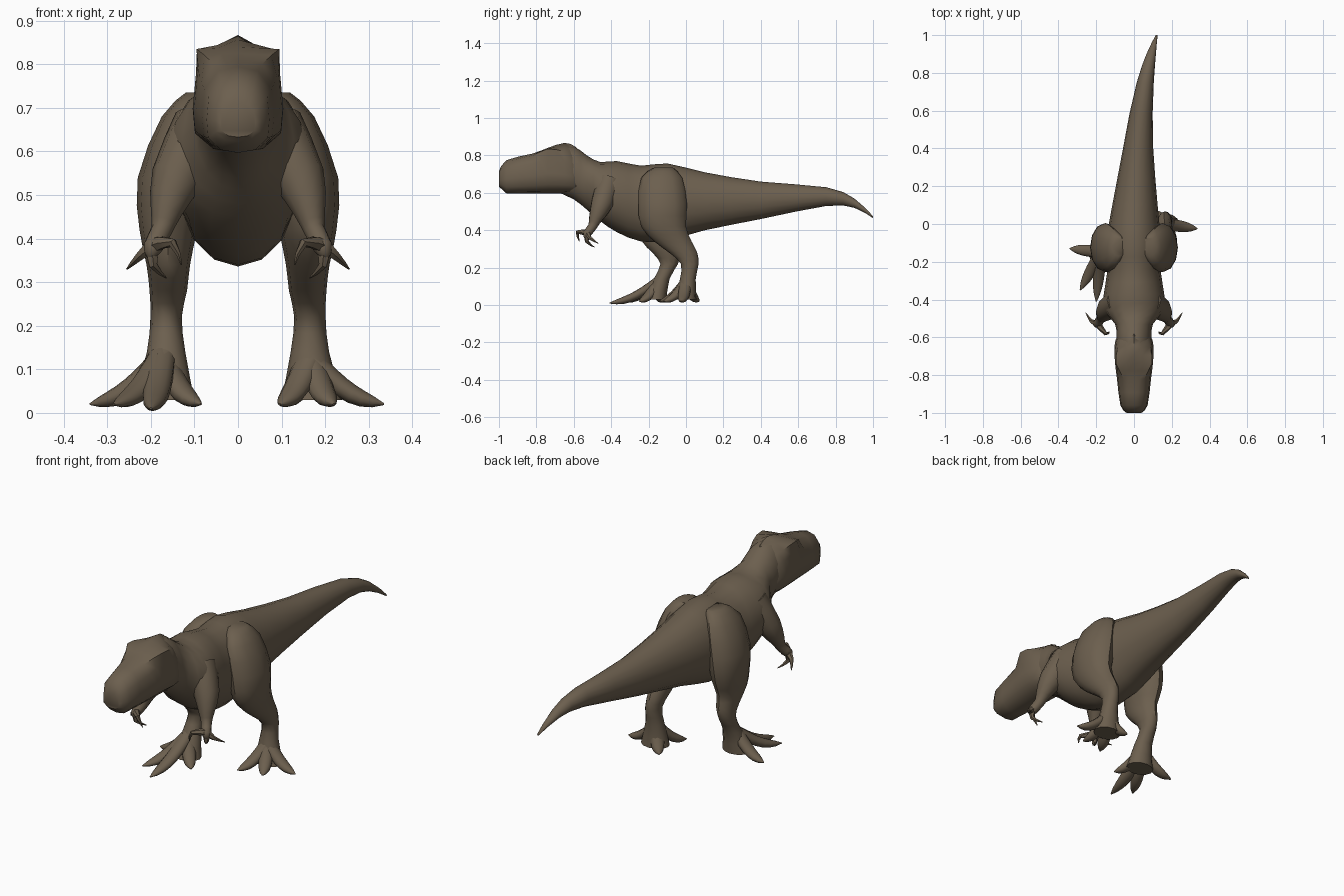
import bpy
import math
from mathutils import Vector

if "Cube" in bpy.data.objects:
    bpy.data.objects.remove(bpy.data.objects["Cube"])

COLOR = (.15, .115, .077, 1)
hide = bpy.data.materials.new("brown_hide")
hide.use_nodes = True
hide.diffuse_color = COLOR
shader = hide.node_tree.nodes["Principled BSDF"]
shader.inputs["Base Color"].default_value = COLOR
shader.inputs["Roughness"].default_value = .8

X_AXIS, Y_AXIS, Z_AXIS = Vector((1, 0, 0)), Vector((0, 1, 0)), Vector((0, 0, 1))


def spline(stations, steps=2):
    """Smoothly fill in stations between the given ones."""
    rows = [Vector(s) for s in stations]
    last = len(rows) - 1
    filled = []
    for i in range(last):
        before, a, b, after = rows[max(i - 1, 0)], rows[i], rows[i + 1], rows[min(i + 2, last)]
        for k in range(steps):
            t = k / steps
            bend = (b - before) * (1 - t) - (after - a) * t
            straight = (b - a) * (1 - 2 * t)
            filled.append(a.lerp(b, t) + (bend / 2 - straight) * t * (1 - t))
    return filled + [rows[last]]


def skin(name, rings):
    """Bridge equal rings of points into one closed, shaded object."""
    n = len(rings[0])
    verts = [point for ring in rings for point in ring]
    faces = []
    for start in range(0, len(verts) - n, n):
        for i in range(n):
            j = (i + 1) % n
            faces.append((start + i, start + j, start + n + j, start + n + i))
    faces.append(tuple(reversed(range(n))))
    faces.append(tuple(range(len(verts) - n, len(verts))))
    mesh = bpy.data.meshes.new(name)
    mesh.from_pydata(verts, [], faces)
    mesh.materials.append(hide)
    obj = bpy.data.objects.new(name, mesh)
    bpy.context.collection.objects.link(obj)
    bpy.ops.object.select_all(action="DESELECT")
    obj.select_set(True)
    bpy.context.view_layer.objects.active = obj
    bpy.ops.object.mode_set(mode="EDIT")
    bpy.ops.mesh.select_all(action="SELECT")
    bpy.ops.mesh.normals_make_consistent(inside=False)
    bpy.ops.object.mode_set(mode="OBJECT")
    bpy.ops.object.shade_smooth_by_angle(angle=math.radians(45))


def circle(sides):
    angles = [math.tau * k / sides for k in range(sides)]
    return [(math.cos(angle), math.sin(angle)) for angle in angles]


def tube(name, centers, radii, ref, axis=None, sides=10):
    """Sweep an ellipse along a path; radii are (along ref, across)."""
    last = len(centers) - 1
    rings = []
    for i, (center, (along, across)) in enumerate(zip(centers, radii)):
        tangent = axis or (centers[min(i + 1, last)] - centers[max(i - 1, 0)]).normalized()
        u = (ref - tangent * ref.dot(tangent)).normalized()
        v = tangent.cross(u)
        rings.append([center + u * along * c + v * across * s for c, s in circle(sides)])
    skin(name, rings)


# Neck, trunk and tail: y, top, bottom, half width
trunk = [(-.7, .85, .61, .085), (-.6, .848, .565, .092), (-.53, .8, .51, .1),
         (-.46, .765, .45, .155), (-.37, .77, .39, .16), (-.24, .745, .34, .14),
         (-.1, .757, .345, .145), (.1, .71, .4, .12), (.4, .66, .46, .08),
         (.75, .63, .53, .045), (.9, .57, .52, .025), (1, .475, .465, .005)]
rings = []
for y, top, bottom, width in spline(trunk):
    tail = max(y, 0)
    sway = .05 * tail + .07 * tail ** 4
    widest = (top + bottom) / 2
    rings.append([(sway + width * s, y, widest + (top - widest) * c) for c, s in circle(16)])
skin("body_and_tail", rings)

# Head: y, crown, brow height, brow half width, cheek half width
skull = [(-1, .715, .705, .025, .04), (-.96, .775, .765, .04, .072),
         (-.82, .81, .8, .055, .09), (-.74, .84, .835, .095, .1),
         (-.65, .867, .82, .085, .104), (-.59, .846, .79, .055, .088),
         (-.54, .79, .75, .03, .05)]
rings = []
for y, crown, brow, brow_width, cheek in spline(skull):
    chin = .597 + max(0, -.96 - y) * .9
    height = brow - chin
    half = [(brow_width / 2, (crown + brow) / 2), (brow_width, brow),
            (cheek * .93, brow - height * .22), (cheek, chin + height * .45),
            (cheek * .95, chin + height * .2), (cheek * .55, chin + height * .04)]
    near = [(x, y, z) for x, z in half]
    far = [(-x, y, z) for x, z in reversed(half)]
    rings.append([(0, y, crown)] + near + [(0, y, chin)] + far)
skin("head", rings)

# Legs in mid stride: z, x, half width, half depth, left y, right y
leg = [(.735, .08, .04, .05, -.12, -.12), (.68, .115, .06, .11, -.13, -.13),
       (.54, .15, .08, .13, -.125, -.125), (.42, .16, .066, .12, -.12, -.125),
       (.34, .16, .05, .1, -.07, -.135), (.28, .16, .043, .075, -.015, -.105),
       (.22, .165, .036, .047, .02, -.09), (.14, .165, .044, .042, .01, -.13),
       (.03, .17, .07, .055, 0, -.16)]
for side, name in ((1, "left"), (-1, "right")):
    centers, radii = [], []
    for z, x, width, depth, left_y, right_y in spline(leg):
        centers.append(Vector((side * x, left_y if side > 0 else right_y, z)))
        radii.append((width, depth))
    tube(name + "_leg", centers, radii, X_AXIS, Z_AXIS, sides=12)

# Toes slope down from the ankle, flatten out and taper to a claw
feet = {"left": [(.165, 0, .13), (.335, -.025, .02), (.22, -.12, .02),
                 (.095, -.14, .02), (.1, .07, .02)],
        "right": [(-.175, -.15, .13), (-.34, -.13, .02), (-.285, -.35, .02),
                  (-.2, -.41, .01), (-.085, -.25, .02)]}
for name, (ankle, *tips) in feet.items():
    for number, tip in enumerate(tips, 1):
        centers, radii = [], []
        for t in (k / 7 for k in range(8)):
            sag = Z_AXIS * -.025 * math.sin(math.pi * t)
            centers.append(Vector(ankle).lerp(Vector(tip), t) + sag)
            taper = 1.1 - t ** 4
            radii.append((.022 * taper, .03 * taper))
        tube(f"{name}_toe_{number}", centers, radii, Z_AXIS)

# Short arms: x, y, z, radius
arm = [(.08, -.41, .66, .07), (.14, -.45, .54, .06), (.165, -.485, .46, .036),
       (.175, -.5, .42, .025), (.195, -.53, .38, .023), (.2, -.53, .36, .012)]
# Each claw hooks from the palm through a knuckle to its tip
palm = (.195, -.525, .385)
claws = {"outer": [(.225, -.515, .36), (.255, -.47, .33)],
         "middle": [(.195, -.53, .34), (.165, -.49, .31)],
         "inner": [(.15, -.58, .39), (.13, -.57, .34)]}
for side, name in ((1, "left"), (-1, "right")):
    mirror = Vector((side, 1, 1))
    stations = spline(arm)
    tube(name + "_arm", [s.xyz * mirror for s in stations],
         [(s.w, s.w) for s in stations], X_AXIS)
    for place, path in claws.items():
        centers = [point * mirror for point in spline([palm] + path)]
        sizes = [.018 * (1.1 - k / (len(centers) - 1)) for k in range(len(centers))]
        tube(f"{name}_{place}_claw", centers, [(r, r) for r in sizes], Y_AXIS, sides=6)
